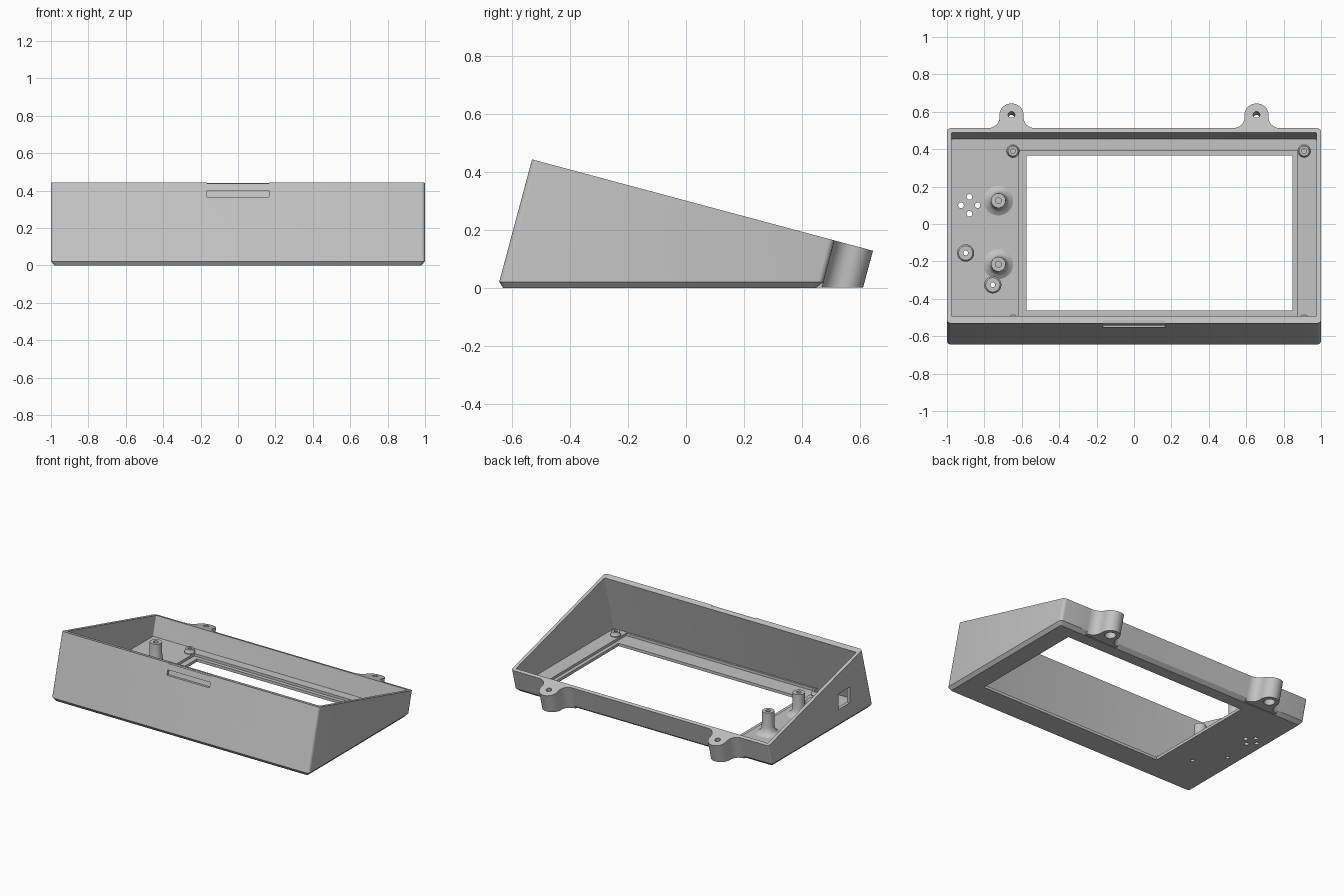
import bpy, bmesh, math

cube = bpy.data.objects.get("Cube")
if cube:
    bpy.data.objects.remove(cube, do_unlink=True)

K = math.tan(math.radians(15))   # lean of the walls and slope of the open top
TOP = 0.302                      # height of the top plane at y = 0
FLOOR = 0.038

grey = bpy.data.materials.new("plastic_grey")
grey.use_nodes = True
grey.diffuse_color = (0.55, 0.55, 0.55, 1)
grey.node_tree.nodes["Principled BSDF"].inputs["Base Color"].default_value = (0.55, 0.55, 0.55, 1)


def make_object(name, bm):
    bmesh.ops.recalc_face_normals(bm, faces=bm.faces)
    mesh = bpy.data.meshes.new(name)
    bm.to_mesh(mesh)
    bm.free()
    mesh.materials.append(grey)
    obj = bpy.data.objects.new(name, mesh)
    bpy.context.collection.objects.link(obj)
    return obj


def circle(cx, cy, r, n=32):
    return [(cx + r * math.cos(math.tau * i / n), cy + r * math.sin(math.tau * i / n)) for i in range(n)]


def rectangle(x0, x1, y0, y1, r=0.0):
    if r == 0:
        return [(x0, y0), (x1, y0), (x1, y1), (x0, y1)]
    points = []
    corners = [(x1 - r, y1 - r), (x0 + r, y1 - r), (x0 + r, y0 + r), (x1 - r, y0 + r)]
    for c, (cx, cy) in enumerate(corners):
        for i in range(5):
            a = math.pi / 2 * (c + i / 4)
            points.append((cx + r * math.cos(a), cy + r * math.sin(a)))
    return points


def prism(name, rings, lean=K, lift=0.0):
    """Loft outlines given on the ground; a height of None means the sloped top plane."""
    bm = bmesh.new()
    loops = []
    for outline, height in rings:
        loop = []
        for x, y in outline:
            z = (TOP + lift - K * y) / (1 + K * K) if height is None else height
            loop.append(bm.verts.new((x, y + lean * z, z)))
        loops.append(loop)
    for low, high in zip(loops, loops[1:]):
        for i in range(len(low)):
            j = (i + 1) % len(low)
            bm.faces.new((low[i], low[j], high[j], high[i]))
    bm.faces.new(loops[0])
    bm.faces.new(loops[-1])
    return make_object(name, bm)


def block(x0, x1, y0, y1, z0, z1, lean=0.0):
    outline = rectangle(x0, x1, y0, y1)
    return prism("cutter", [(outline, z0), (outline, z1)], lean)


def drill(x, y, r, z0, z1, lean=0.0):
    outline = circle(x, y, r)
    return prism("cutter", [(outline, z0), (outline, z1)], lean)


def combine(target, tool, operation="DIFFERENCE"):
    mod = target.modifiers.new("combine", "BOOLEAN")
    mod.operation = operation
    mod.solver = "EXACT"
    mod.object = tool
    bpy.context.view_layer.objects.active = target
    bpy.ops.object.modifier_apply(modifier=mod.name)
    bpy.data.objects.remove(tool, do_unlink=True)


def smooth(obj):
    bpy.ops.object.select_all(action="DESELECT")
    obj.select_set(True)
    bpy.context.view_layer.objects.active = obj
    bpy.ops.object.shade_smooth_by_angle(angle=math.radians(30))


def lathe(name, x, y, profile, closed=False, n=32):
    bm = bmesh.new()
    loops = [[bm.verts.new((px, py, z)) for px, py in circle(x, y, r, n)] for r, z in profile]
    pairs = list(zip(loops, loops[1:]))
    if closed:
        pairs.append((loops[-1], loops[0]))
    else:
        bm.faces.new(loops[0])
        bm.faces.new(loops[-1])
    for low, high in pairs:
        for i in range(n):
            j = (i + 1) % n
            bm.faces.new((low[i], low[j], high[j], high[i]))
    smooth(make_object(name, bm))


# Leaning wedge shell with a chamfered base
outer = rectangle(-1, 1, -0.65, 0.468, 0.02)
base = rectangle(-0.98, 0.98, -0.63, 0.448, 0.01)
case = prism("case_shell", [(base, 0), (outer, 0.022), (outer, None)])

# Rear screw lugs with flared roots
LUG_X, LUG_Y, LUG_R = 0.655, 0.546, 0.064
steps = [math.pi / 2 * i / 8 for i in range(9)]
flare = [(LUG_R + 0.062 * (1 - math.sin(a)), 0.53 - 0.062 * math.cos(a)) for a in steps]
cap = [(LUG_R * math.cos(a), LUG_Y + LUG_R * math.sin(a)) for a in steps]
half = [(flare[0][0], 0.45)] + flare + cap
lug_outline = half + [(-x, y) for x, y in reversed(half[:-1])]
for side in (-1, 1):
    outline = [(x + side * LUG_X, y) for x, y in lug_outline]
    combine(case, prism("lug", [(outline, 0.003), (outline, None)]), "UNION")

# Hollow interior
inner = rectangle(-0.977, 0.977, -0.608, 0.443, 0.006)
combine(case, prism("cutter", [(inner, FLOOR), (inner, None)], lift=0.1))

# Screen recess, window, cable port, front slot and rim notch
combine(case, block(-0.615, 0.873, -0.585, 0.392, 0.02, 0.06))
combine(case, block(-0.575, 0.848, -0.463, 0.366, -0.1, 0.1))
combine(case, block(-1.1, -0.95, -0.39, -0.26, 0.125, 0.235))
combine(case, block(-0.165, 0.165, -0.7, -0.634, 0.365, 0.4, K))
combine(case, block(-0.165, 0.165, -0.7, -0.634, 0.439, 0.6, K))

# Lug screw holes with wider counterbores below
for side in (-1, 1):
    combine(case, drill(side * LUG_X, LUG_Y, 0.018, -0.1, 0.4, K))
    combine(case, drill(side * LUG_X, LUG_Y, 0.036, -0.1, 0.07, K))

# Sound holes and button holes in the floor
for dx, dy in ((0.045, 0), (-0.045, 0), (0, 0.045), (0, -0.045)):
    combine(case, drill(-0.88 + dx, 0.1 + dy, 0.015, -0.1, 0.1))
buttons = [(-0.9, -0.155), (-0.755, -0.325)]
for x, y in buttons:
    combine(case, drill(x, y, 0.013, -0.1, 0.1))
smooth(case)

# Tall board posts with filleted roots
tall = [(0.085, 0.034), (0.075, 0.041), (0.058, 0.05), (0.046, 0.066), (0.041, 0.09),
        (0.039, 0.192), (0.016, 0.192), (0.016, 0.08)]
for i, y in enumerate((0.125, -0.215)):
    lathe(f"board_post_{i + 1}", -0.725, y, tall)

# Hollow button guides
guide = [(0.046, 0.03), (0.046, 0.095), (0.038, 0.105), (0.013, 0.105), (0.013, 0.03)]
for i, (x, y) in enumerate(buttons):
    lathe(f"button_guide_{i + 1}", x, y, guide, closed=True)

# Short screen posts at the recess corners
short = [(0.034, 0.015), (0.034, 0.045), (0.03, 0.05), (0.027, 0.068), (0.013, 0.068), (0.013, 0.035)]
for i, x in enumerate((-0.647, 0.91)):
    for j, y in enumerate((0.39, -0.52)):
        lathe(f"screen_post_{i * 2 + j + 1}", x, y, short)
